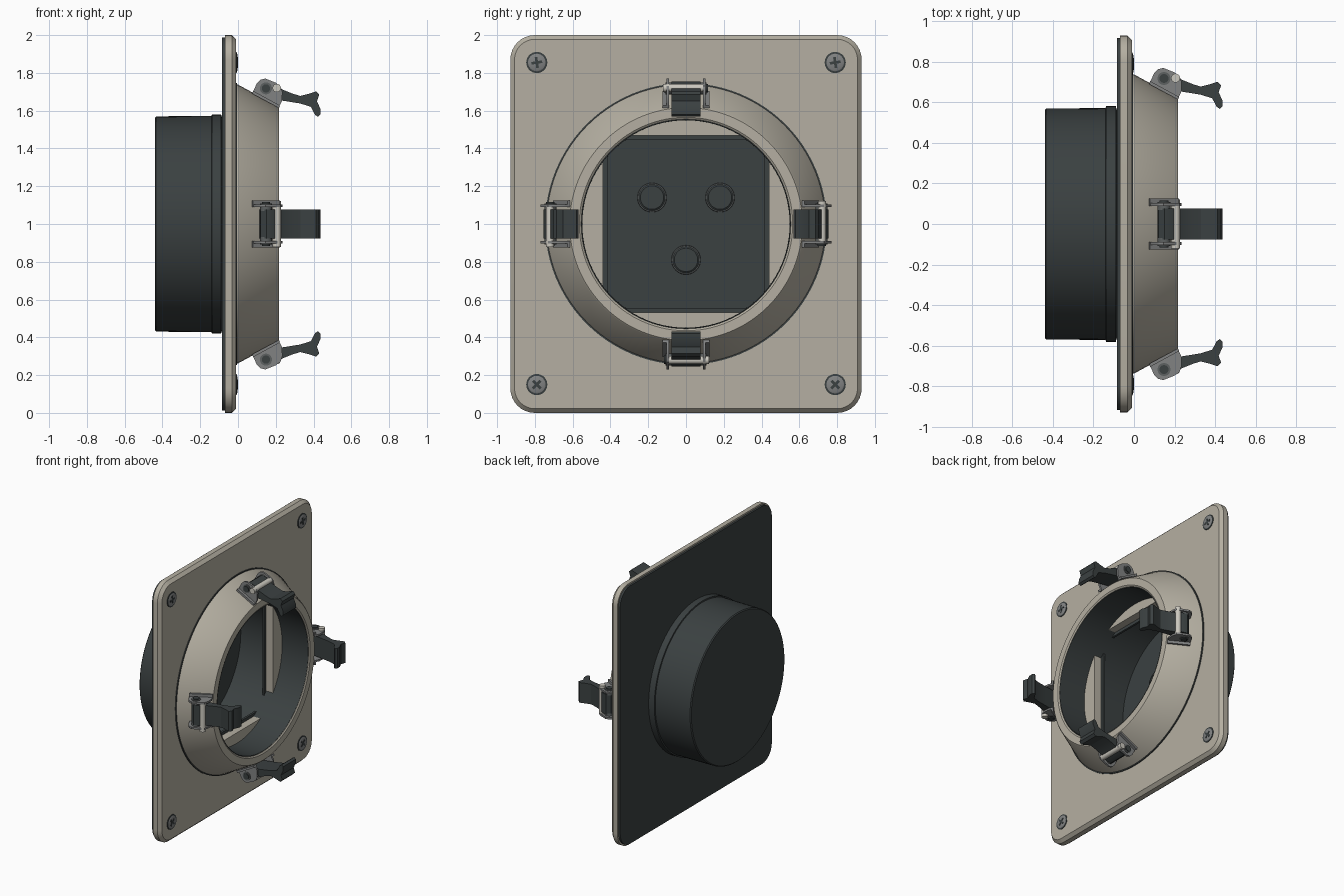
import bpy, bmesh, math
from mathutils import Matrix, Vector

if "Cube" in bpy.data.objects:
    bpy.data.objects.remove(bpy.data.objects["Cube"])


def material(name, rgb):
    m = bpy.data.materials.new(name)
    m.use_nodes = True
    m.diffuse_color = (*rgb, 1)
    m.node_tree.nodes["Principled BSDF"].inputs["Base Color"].default_value = (*rgb, 1)
    return m


BEIGE = material("warm beige", (0.46, 0.43, 0.36))
DARK = material("charcoal", (0.043, 0.052, 0.053))
GREY = material("steel grey", (0.22, 0.225, 0.225))
SLATE = material("dark steel", (0.11, 0.12, 0.12))
PALE = material("pale pin", (0.6, 0.58, 0.52))
CENTRE = Vector((0, 0, 1))


def finish(bm, name, mat, loc=CENTRE, angle=30):
    bmesh.ops.recalc_face_normals(bm, faces=bm.faces)
    mesh = bpy.data.meshes.new(name)
    bm.to_mesh(mesh)
    bm.free()
    mesh.materials.append(mat)
    ob = bpy.data.objects.new(name, mesh)
    bpy.context.collection.objects.link(ob)
    ob.location = loc
    bpy.ops.object.select_all(action='DESELECT')
    ob.select_set(True)
    bpy.context.view_layer.objects.active = ob
    bpy.ops.object.shade_smooth_by_angle(angle=math.radians(angle))
    return ob


def skin(name, loops, mat, loc=CENTRE, closed=True):
    """Join successive loops of points with quads; cap the ends if not closed."""
    bm = bmesh.new()
    rings = [[bm.verts.new(p) for p in loop] for loop in loops]
    pairs = list(zip(rings, rings[1:])) + ([(rings[-1], rings[0])] if closed else [])
    for a, b in pairs:
        for i in range(len(a)):
            j = (i + 1) % len(a)
            bm.faces.new((a[i], a[j], b[j], b[i]))
    if not closed:
        bm.faces.new(rings[0])
        bm.faces.new(rings[-1])
    return finish(bm, name, mat, loc)


def circle(x, r, n=96):
    return [(x, r * math.cos(math.tau * i / n), r * math.sin(math.tau * i / n)) for i in range(n)]


def lathe(name, profile, mat, loc=CENTRE, closed=True, n=96):
    return skin(name, [circle(x, r, n) for x, r in profile], mat, loc, closed)


def rounded(x, inset, radius=0.13, seg=8):
    w, h, pts = 0.93 - inset, 1 - inset, []
    r = radius - inset
    for k, (sy, sz) in enumerate(((1, 1), (-1, 1), (-1, -1), (1, -1))):
        for i in range(seg + 1):
            a = math.pi / 2 * (k + i / seg)
            pts.append((x, sy * (w - r) + r * math.cos(a), sz * (h - r) + r * math.sin(a)))
    return pts


def plate_hole(x, r=0.6):
    return [(x, *(Vector(p[1:]).normalized() * r)) for p in rounded(0, 0)]


def prism(name, outline, t0, t1, mat):
    """Extrude an (x, radius) outline along the tangent direction y."""
    return skin(name, [[(x, t, z) for x, z in outline] for t in (t0, t1)], mat, closed=False)


def rod(name, x, z, r, t0, t1, mat):
    pts = [(x + r * math.cos(math.tau * i / 20), z + r * math.sin(math.tau * i / 20)) for i in range(20)]
    return prism(name, pts, t0, t1, mat)


# Mounting plate and rear gasket
skin("mounting_plate", [plate_hole(-0.07), rounded(-0.07, 0), rounded(-0.033, 0),
                        rounded(-0.01, 0.022), plate_hole(-0.01)], BEIGE)
skin("rear_gasket", [plate_hole(-0.085, 0.57), rounded(-0.085, 0.012),
                     rounded(-0.069, 0.012), plate_hole(-0.069, 0.57)], DARK)

# Conical collar and its seal
lathe("collar", [(-0.011, 0.737), (0.0, 0.738), (0.21, 0.624), (0.217, 0.616),
                 (0.217, 0.565), (0.21, 0.555), (-0.011, 0.555)], BEIGE)
lathe("collar_seal", [(-0.012, 0.73), (-0.012, 0.746), (-0.004, 0.746), (-0.004, 0.73)], DARK)

# Cup with hollow interior
lathe("cup", [(-0.44, 0.563), (-0.433, 0.57), (-0.14, 0.572), (-0.138, 0.581), (-0.09, 0.581),
              (-0.084, 0.562), (0.205, 0.562), (0.21, 0.55), (-0.36, 0.548)], DARK, closed=False)

# Contact buttons on the cup floor
for i, (y, z) in enumerate(((-0.18, 1.14), (0.18, 1.14), (0, 0.81))):
    at = Vector((-0.362, y, z))
    lathe(f"button_rim_{i}", [(0, 0.078), (0.012, 0.076), (0.012, 0.069), (0, 0.069)], SLATE, at, n=40)
    lathe(f"button_{i}", [(0, 0.07), (0.012, 0.07), (0.018, 0.062)], DARK, at, False, 40)

# Corner screws with cross recesses
for y in (-0.79, 0.79):
    for z in (0.15, 1.855):
        at = Vector((-0.012, y, z))
        lathe("screw_rim", [(0, 0.056), (0.005, 0.056), (0.007, 0.045), (0, 0.045)], DARK, at, n=32)
        lathe("screw_head", [(0, 0.048), (0.006, 0.048), (0.01, 0.04)], GREY, at, False, 32)
        for k in range(2):
            bm = bmesh.new()
            turn = math.pi / 2 * k + (math.pi / 4 if z < 1 else 0.15)
            bmesh.ops.create_cube(bm, size=1, matrix=Matrix.Rotation(turn, 4, 'X')
                                  @ Matrix.Diagonal((0.006, 0.058, 0.014, 1)))
            finish(bm, "screw_cross", DARK, at + Vector((0.009, 0, 0)))

# One latch at the top, then turned copies around the collar
LEVER = [(0.115, 0.69), (0.12, 0.735), (0.15, 0.755), (0.19, 0.745), (0.235, 0.712), (0.29, 0.69),
         (0.33, 0.678), (0.37, 0.688), (0.413, 0.702), (0.43, 0.685), (0.418, 0.65), (0.436, 0.61),
         (0.437, 0.58), (0.423, 0.568), (0.408, 0.578), (0.386, 0.62), (0.33, 0.638),
         (0.243, 0.652), (0.18, 0.66), (0.13, 0.67)]
BRACKET = [(0.075, 0.692), (0.1, 0.745), (0.12, 0.764), (0.145, 0.77), (0.2, 0.748), (0.225, 0.73),
           (0.235, 0.7), (0.233, 0.65), (0.215, 0.618)]
FOOT = [(0.075, 0.69), (0.08, 0.705), (0.223, 0.627), (0.217, 0.614)]
latch = [prism("latch_lever", LEVER, -0.077, 0.077, DARK),
         rod("latch_pin", 0.205, 0.72, 0.022, -0.122, 0.09, PALE)]
for s in (-1, 1):
    latch += [prism("latch_bracket", BRACKET, s * 0.09, s * 0.104, GREY),
              prism("latch_foot", FOOT, s * 0.09, s * 0.125, GREY),
              rod("latch_washer", 0.148, 0.718, 0.032, s * 0.07, s * 0.109, SLATE),
              rod("latch_rivet", 0.148, 0.718, 0.022, s * 0.07, s * 0.116, DARK)]
for part in latch:
    for k in range(1, 4):
        copy = part.copy()
        copy.rotation_euler.x = k * math.pi / 2
        bpy.context.collection.objects.link(copy)
